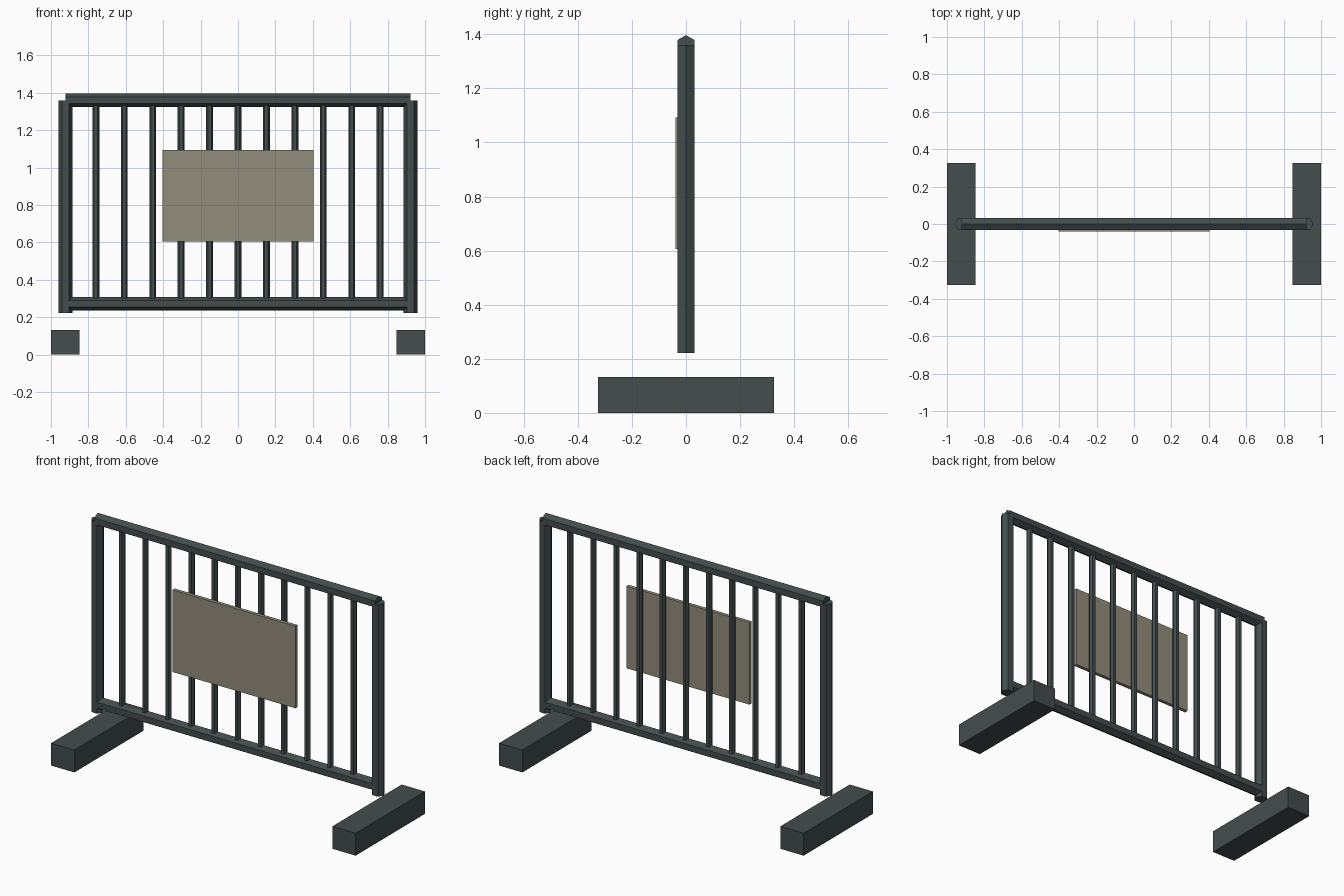
import bpy, bmesh, math
from mathutils import Vector

if "Cube" in bpy.data.objects:
    bpy.data.objects.remove(bpy.data.objects["Cube"])


def make_material(name, color):
    m = bpy.data.materials.new(name)
    m.diffuse_color = (*color, 1.0)
    m.use_nodes = True
    m.node_tree.nodes["Principled BSDF"].inputs["Base Color"].default_value = m.diffuse_color
    return m


DARK = make_material("dark slate metal", (0.056, 0.074, 0.074))
TAN = make_material("weathered tan", (0.290, 0.266, 0.202))


def finish(name, bm, mat):
    bmesh.ops.recalc_face_normals(bm, faces=bm.faces)
    me = bpy.data.meshes.new(name)
    bm.to_mesh(me)
    bm.free()
    me.materials.append(mat)
    ob = bpy.data.objects.new(name, me)
    bpy.context.collection.objects.link(ob)
    return ob


def box(name, lo, hi, mat):
    bm = bmesh.new()
    bmesh.ops.create_cube(bm, size=1)
    for v in bm.verts:
        v.co = Vector([(l + h) / 2 + c * (h - l) for l, h, c in zip(lo, hi, v.co)])
    return finish(name, bm, mat)


def hex_tube(name, start, end, radius, corner, mat):
    """Six-sided bar from start to end, with one corner along the given direction."""
    start, end, u = Vector(start), Vector(end), Vector(corner)
    w = (end - start).normalized().cross(u)
    bm = bmesh.new()
    ring = [bm.verts.new(start + radius * (u * math.cos(i * math.pi / 3) + w * math.sin(i * math.pi / 3)))
            for i in range(6)]
    cap = bm.faces.new(ring)
    out = bmesh.ops.extrude_face_region(bm, geom=[cap], use_keep_orig=True)
    new = [g for g in out["geom"] if isinstance(g, bmesh.types.BMVert)]
    bmesh.ops.translate(bm, verts=new, vec=end - start)
    return finish(name, bm, mat)


POST_X, R = 0.922, 0.037
BOTTOM_Z, TOP_Z = 0.272, 1.36

# Feet and end posts
for side, s in (("left", -1), ("right", 1)):
    xs = sorted((s * 0.847, s * 1.0))
    box(side + "_foot", (xs[0], -0.325, 0), (xs[1], 0.325, 0.133), DARK)
    hex_tube(side + "_post", (s * POST_X, 0, 0.222), (s * POST_X, 0, TOP_Z), R, (1, 0, 0), DARK)

# Horizontal rails
for name, z in (("bottom_rail", BOTTOM_Z), ("top_rail", TOP_Z)):
    hex_tube(name, (-POST_X, 0, z), (POST_X, 0, z), R, (0, 0, 1), DARK)

# Vertical bars
for i in range(11):
    x = (i - 5) * 0.152
    hex_tube(f"bar_{i + 1}", (x, 0, BOTTOM_Z), (x, 0, TOP_Z), 0.0185, (1, 0, 0), DARK)

# Blank sign panel
box("sign_panel", (-0.404, -0.039, 0.606), (0.404, -0.018, 1.093), TAN)
